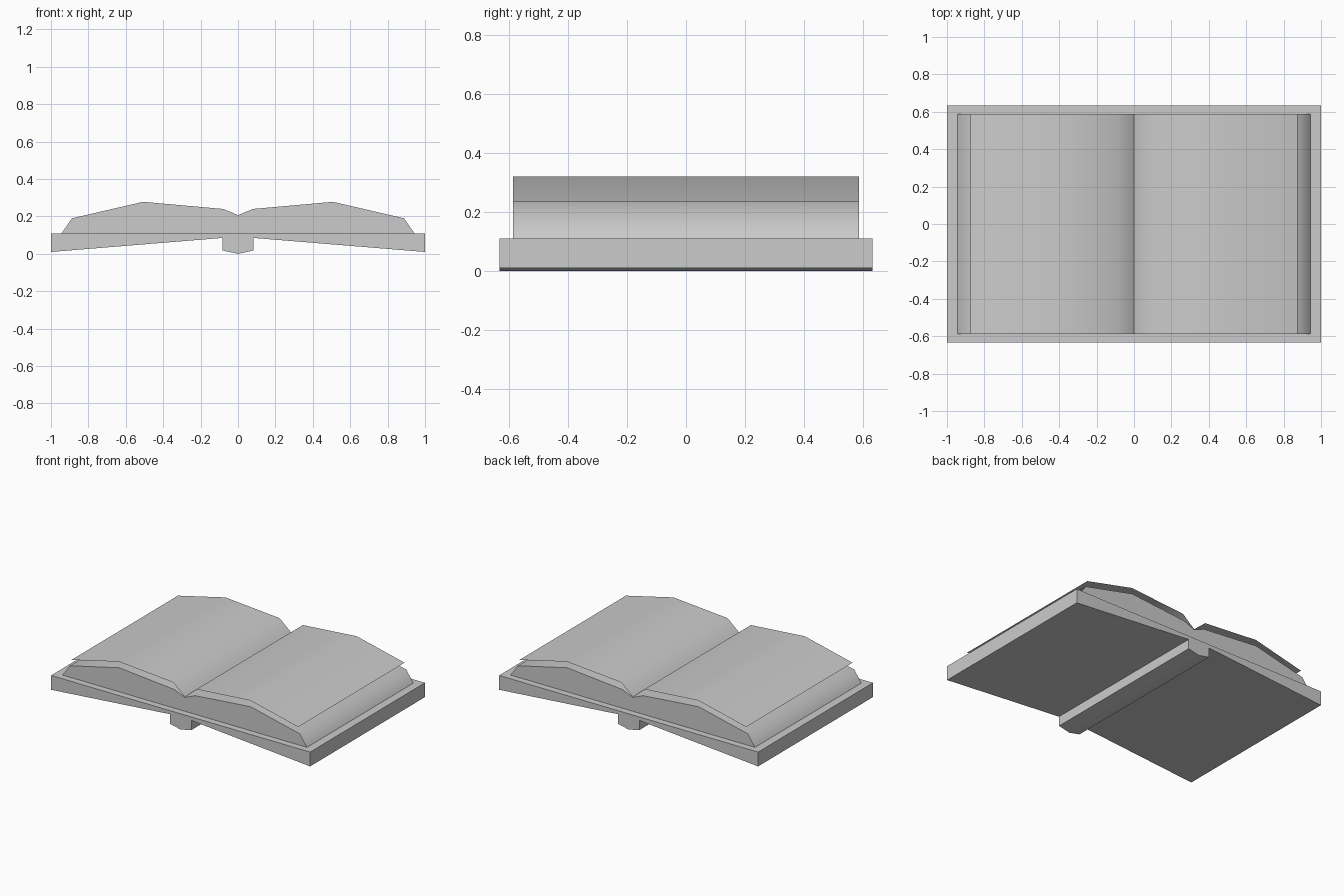
import bpy
import math

if "Cube" in bpy.data.objects:
    bpy.data.objects.remove(bpy.data.objects["Cube"])


def extrude_profile(name, points, half_depth, closed=True, smooth=False):
    """Sweep an x-z profile along y; open profiles become thin sheets."""
    n = len(points)
    verts = [(x, y, z) for y in (-half_depth, half_depth) for x, z in points]
    count = n if closed else n - 1
    faces = [(i, (i + 1) % n, n + (i + 1) % n, n + i) for i in range(count)]
    if closed:
        faces += [tuple(reversed(range(n))), tuple(range(n, 2 * n))]
    mesh = bpy.data.meshes.new(name)
    mesh.from_pydata(verts, [], faces)
    obj = bpy.data.objects.new(name, mesh)
    bpy.context.collection.objects.link(obj)
    bpy.ops.object.select_all(action='DESELECT')
    obj.select_set(True)
    bpy.context.view_layer.objects.active = obj
    # make normals consistent (outward for solids, upward for sheets)
    if closed:
        bpy.ops.object.mode_set(mode='EDIT')
        bpy.ops.mesh.select_all(action='SELECT')
        bpy.ops.mesh.normals_make_consistent(inside=False)
        bpy.ops.object.mode_set(mode='OBJECT')
    if smooth:
        bpy.ops.object.shade_smooth_by_angle(angle=math.radians(50))
    return obj


def mirrored(half):
    """Left-to-right profile from a right half that starts at x = 0."""
    return [(-x, z) for x, z in reversed(half[1:])] + half


# cover: flat top, tapering boards, spine ridge below
cover_under = mirrored([(0, 0.0), (0.083, 0.018), (0.083, 0.085), (1.0, 0.01)])
extrude_profile("cover", cover_under + [(1.0, 0.11), (-1.0, 0.11)], 0.633)

# page block: two humps meeting in a shallow gutter
block_top = mirrored([(0, 0.207), (0.08, 0.24), (0.507, 0.278),
                      (0.888, 0.19), (0.943, 0.11)])
extrude_profile("page_block", block_top, 0.587, smooth=True)

# open top pages: thin sheets lifted above the block
sheet = mirrored([(0, 0.21), (0.09, 0.287), (0.507, 0.32), (0.875, 0.234)])
extrude_profile("top_pages", sheet, 0.587, closed=False, smooth=True)
